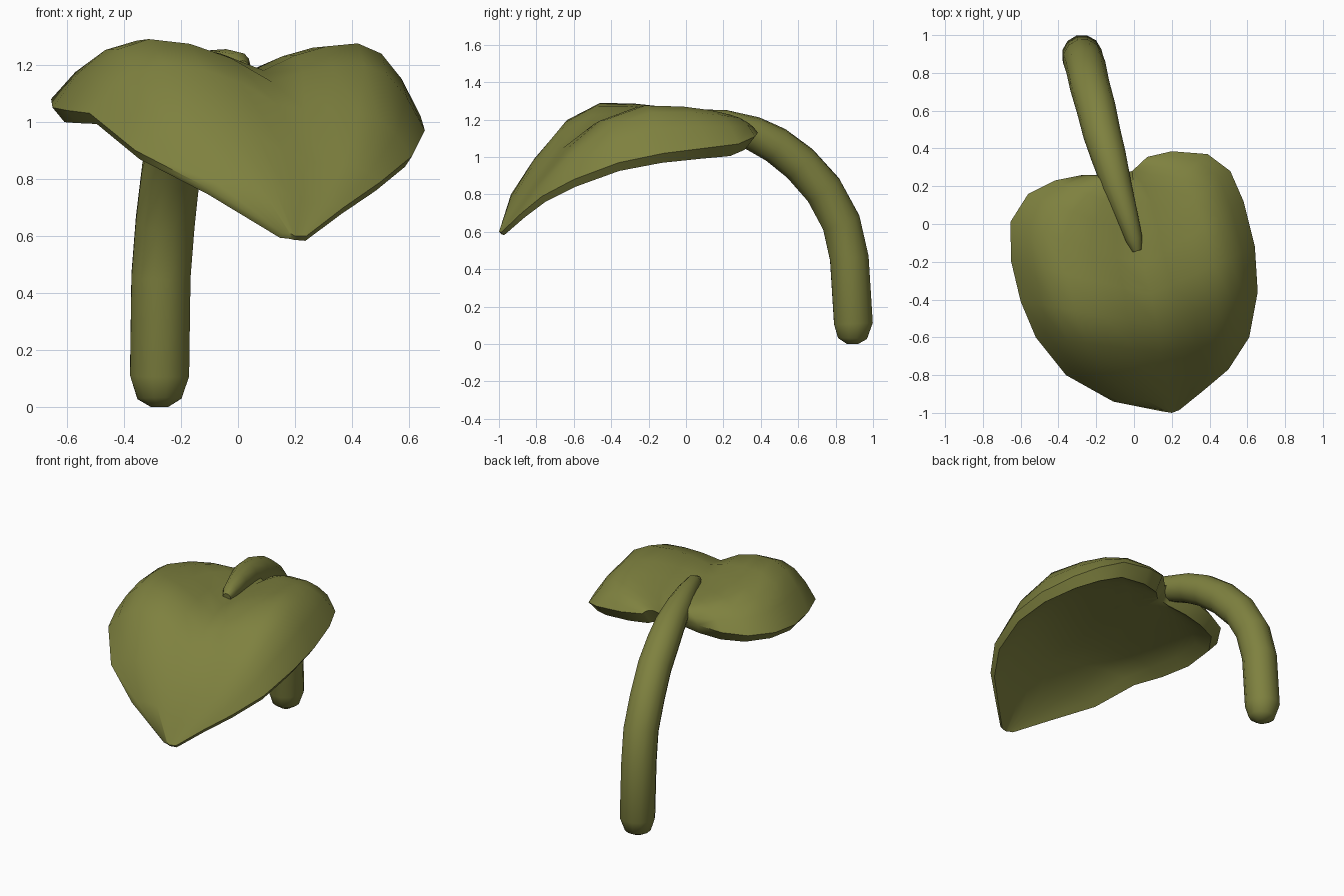
import bpy, bmesh, math
from mathutils import Vector

if "Cube" in bpy.data.objects:
    bpy.data.objects.remove(bpy.data.objects["Cube"])

green = bpy.data.materials.new("olive green")
green.diffuse_color = (0.21, 0.22, 0.05, 1)
green.use_nodes = True
green.node_tree.nodes["Principled BSDF"].inputs["Base Color"].default_value = green.diffuse_color


def skin(name, rings, angle):
    """Join closed rings of points into a capped, smooth shaded body."""
    bm = bmesh.new()
    loops = [[bm.verts.new(p) for p in ring] for ring in rings]
    count = len(loops[0])
    for a, b in zip(loops, loops[1:]):
        for k in range(count):
            n = (k + 1) % count
            bm.faces.new((a[k], a[n], b[n], b[k]))
    for loop in (loops[0], loops[-1]):
        for k in range(count // 2 - 1):
            j = count - 1 - k
            bm.faces.new((loop[k], loop[k + 1], loop[j - 1], loop[j]))
    bmesh.ops.recalc_face_normals(bm, faces=bm.faces)
    mesh = bpy.data.meshes.new(name)
    bm.to_mesh(mesh)
    bm.free()
    obj = bpy.data.objects.new(name, mesh)
    bpy.context.collection.objects.link(obj)
    mesh.materials.append(green)
    bpy.ops.object.select_all(action='DESELECT')
    bpy.context.view_layer.objects.active = obj
    obj.select_set(True)
    bpy.ops.object.shade_smooth_by_angle(angle=math.radians(angle))


# Leaf: rows run from the left margin over the midrib to the right margin
midrib = [(-.01, .28, 1.13), (0, .18, 1.15), (.02, .05, 1.165), (.03, -.08, 1.175),
          (.05, -.22, 1.18), (.09, -.37, 1.18), (.12, -.53, 1.14), (.14, -.68, 1.06),
          (.17, -.83, .89), (.185, -.93, .74), (.2, -1, .6)]
left = [(-.12, .26, 1.14), (-.27, .26, 1.12), (-.42, .23, 1.10), (-.56, .16, 1.09),
        (-.655, .01, 1.08), (-.65, -.2, 1.05), (-.6, -.41, 1.04), (-.52, -.6, 1.03),
        (-.36, -.8, .9), (-.11, -.94, .77), (.15, -.992, .61)]
right = [(.07, .355, 1.14), (.2, .385, 1.13), (.39, .37, 1.11), (.51, .28, 1.07),
         (.58, .12, 1.05), (.64, -.12, 1.02), (.655, -.36, .97), (.61, -.6, .88),
         (.5, -.77, .79), (.37, -.88, .7), (.24, -.985, .6)]
left_crest = [1.16, 1.19, 1.22, 1.24, 1.265, 1.285, 1.29, 1.2, .99, .8, .61]
right_crest = [1.16, 1.19, 1.225, 1.25, 1.27, 1.275, 1.2, 1.03, .85, .71, .6]
STEPS = [.2, .4, .6, .75, .88, 1]
CREST = .6
HOLLOW = .35    # how far the underside follows the bulge of the top


def across(mid, edge, crest, s):
    p = Vector(mid).lerp(Vector(edge), s)
    if s <= CREST:
        t = s / CREST
        p.z = mid[2] + (crest - mid[2]) * t * (2 - t)
    else:
        t = (s - CREST) / (1 - CREST)
        p.z = crest + (edge[2] - crest) * t * t
    return p


rings = []
for i, (m, l, r, cl, cr) in enumerate(zip(midrib, left, right, left_crest, right_crest)):
    rim = 1 - .8 * i / (len(midrib) - 1)
    base = (l[2] + r[2]) / 2
    spans = [(l, cl, s) for s in reversed(STEPS)] + [(m, cl, 0)]
    spans += [(r, cr, s) for s in STEPS]
    top = [across(m, e, c, s) for e, c, s in spans]
    under = []
    for p, (e, c, s) in zip(top, spans):
        flat = base + (e[2] - base) * s if s else base
        q = p.lerp(Vector((.05, -.3, p.z)), .1 * rim)
        q.z = flat + HOLLOW * (p.z - flat) - .085 * rim
        under.append(q)
    rings.append(top + under[::-1])
skin("leaf", rings, 60)

# Stem: a tapering round tube that arches over and sinks into the leaf
path = [(-.275, .89, 0, .03), (-.275, .89, .03, .08), (-.275, .895, .11, .107),
        (-.27, .873, .46, .107), (-.255, .83, .65, .107), (-.235, .735, .825, .106),
        (-.2, .61, .965, .104), (-.17, .48, 1.065, .1), (-.135, .36, 1.125, .093),
        (-.09, .2, 1.175, .078), (-.04, .05, 1.195, .06), (0, -.08, 1.2, .045),
        (.015, -.14, 1.19, .025)]
SIDES = 12
side = Vector((.96, .27, 0)).normalized()
rings = []
for i, (x, y, z, rad) in enumerate(path):
    ahead = Vector(path[min(i + 1, len(path) - 1)][:3])
    back = Vector(path[max(i - 1, 0)][:3])
    up = (ahead - back).cross(side).normalized()
    turns = [k * math.tau / SIDES for k in range(SIDES)]
    rings.append([Vector((x, y, z)) + rad * (side * math.cos(a) + up * math.sin(a))
                  for a in turns])
skin("stem", rings, 70)
